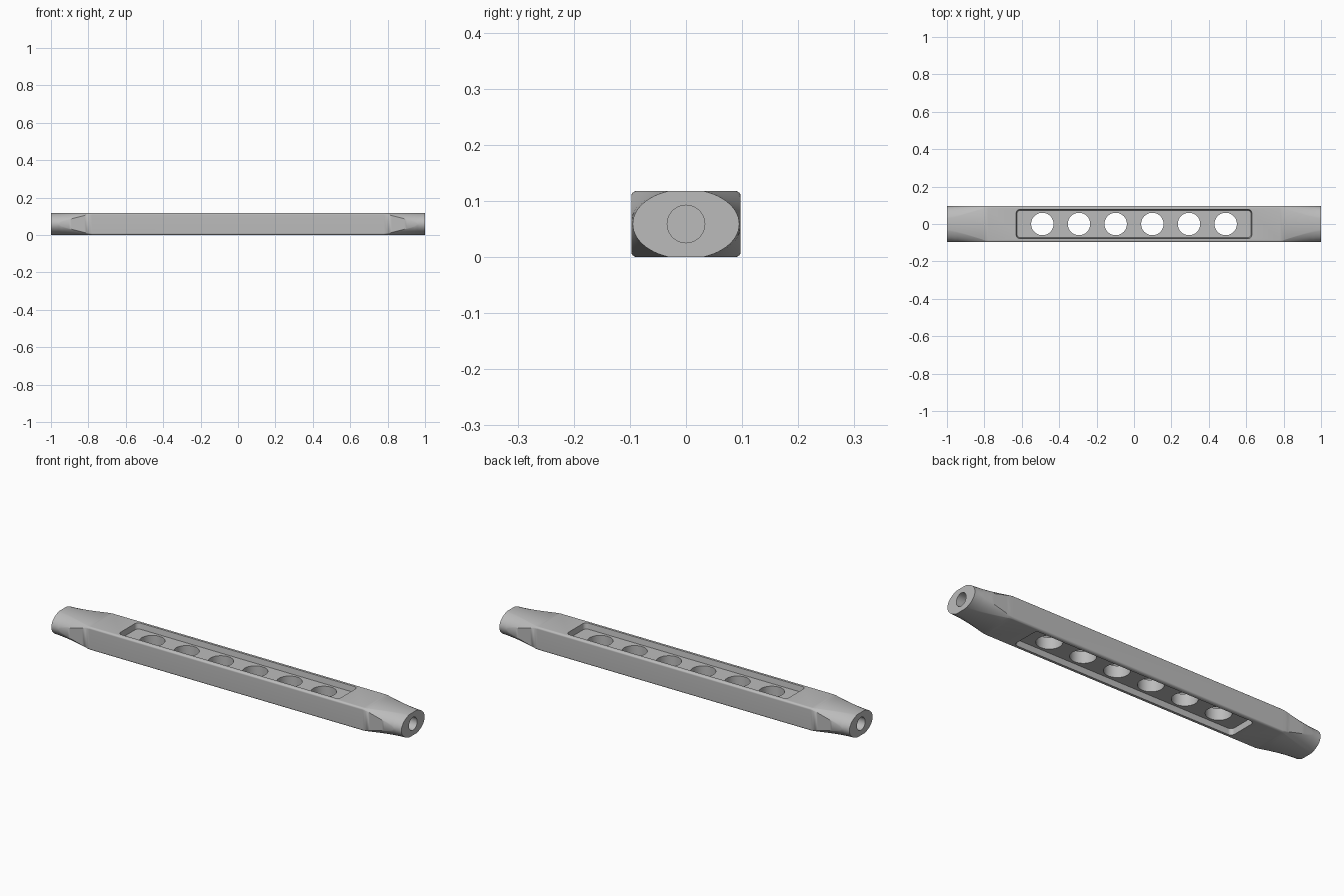
import bpy, bmesh
from math import sin, cos, asin, acos, sqrt, pi, radians
from mathutils import Matrix

cube = bpy.data.objects.get("Cube")
if cube:
    bpy.data.objects.remove(cube)

W, H = 0.0975, 0.059          # half width and half height of the bar
A, B = 0.095, 0.0622          # half axes of the oval at the ends
FILLET, TAPER, STEPS = 0.01, 0.22, 12
FLOOR = 0.03                  # half thickness of the web between pockets

grey = bpy.data.materials.new("satin_grey")
grey.use_nodes = True
colour = (0.5, 0.5, 0.5, 1)
grey.diffuse_color = colour
grey.node_tree.nodes["Principled BSDF"].inputs["Base Color"].default_value = colour


def make_object(name, bm):
    bmesh.ops.recalc_face_normals(bm, faces=bm.faces)
    mesh = bpy.data.meshes.new(name)
    bm.to_mesh(mesh)
    bm.free()
    mesh.materials.append(grey)
    obj = bpy.data.objects.new(name, mesh)
    bpy.context.collection.objects.link(obj)
    return obj


def loft(bm, loops):
    """Closed skin through loops of points, capped at both ends."""
    rings = [[bm.verts.new(p) for p in loop] for loop in loops]
    for r0, r1 in zip(rings, rings[1:]):
        for i in range(len(r0)):
            j = (i + 1) % len(r0)
            bm.faces.new((r0[i], r0[j], r1[j], r1[i]))
    bm.faces.new(rings[0])
    bm.faces.new(rings[-1])


def mirror_corner(arc):
    """Full outline from the arc of its first quadrant."""
    left = [(-u, v) for u, v in reversed(arc)]
    return arc + left + [(-u, -v) for u, v in arc] + [(-u, -v) for u, v in left]


def round_corner(w, h, r):
    angles = [pi / 2 * i / STEPS for i in range(STEPS + 1)]
    return [(w - r + r * cos(a), h - r + r * sin(a)) for a in angles]


def bar_corner(t):
    """Corner arc of the bar, t = 0 at the oval end and 1 at the full bar."""
    if t == 1:
        return round_corner(W, H, FILLET)
    s = 1 + 0.36 * t ** 1.6
    a, b = A * s, B * s
    zc = min(b * sqrt(max(0, 1 - (W / a) ** 2)), H - FILLET)
    yc = min(a * sqrt(max(0, 1 - (H / b) ** 2)), W - FILLET)
    a0, a1 = asin(zc / b), acos(yc / a)
    angles = [a0 + (a1 - a0) * i / STEPS for i in range(STEPS + 1)]
    return [(min(W, a * cos(v)), min(H, b * sin(v))) for v in angles]


# Bar lofted from oval end to oval end
bm = bmesh.new()
ts = [i / 16 for i in range(17)]
stations = [(-1 + TAPER * t, t) for t in ts] + [(1 - TAPER * t, t) for t in reversed(ts)]
loft(bm, [[(x, y, z + H) for y, z in mirror_corner(bar_corner(t))] for x, t in stations])
bmesh.ops.remove_doubles(bm, verts=bm.verts, dist=1e-5)
bar = make_object("bar", bm)


def cut(bm):
    cutter = make_object("cutter", bm)
    cutter.hide_render = True
    mod = bar.modifiers.new("cut", 'BOOLEAN')
    mod.operation, mod.solver, mod.object = 'DIFFERENCE', 'EXACT', cutter
    bpy.context.view_layer.objects.active = bar
    bpy.ops.object.modifier_apply(modifier=mod.name)
    bpy.data.objects.remove(cutter)


def cut_cylinder(radius, matrix):
    bm = bmesh.new()
    bmesh.ops.create_cone(bm, cap_ends=True, segments=48, radius1=radius,
                          radius2=radius, depth=0.4, matrix=matrix)
    cut(bm)


# Rounded pockets with slightly sloping walls in the top and bottom
for side in (1, -1):
    bm = bmesh.new()
    loft(bm, [[(x, y, H + side * (FLOOR + up)) for x, y in
               mirror_corner(round_corner(0.626 + up / 7, 0.0735 + up / 7, 0.02))]
              for up in (0, 0.06)])
    cut(bm)

# Six round holes through the web
for i in range(6):
    cut_cylinder(0.06, Matrix.Translation((0.196 * (i - 2.5), 0, H)))

# Blind bore in each end
for side in (1, -1):
    cut_cylinder(0.0335, Matrix.Translation((side, 0, H)) @ Matrix.Rotation(pi / 2, 4, 'Y'))

bpy.ops.object.select_all(action='DESELECT')
bar.select_set(True)
bpy.context.view_layer.objects.active = bar
bpy.ops.object.shade_smooth_by_angle(angle=radians(32))
